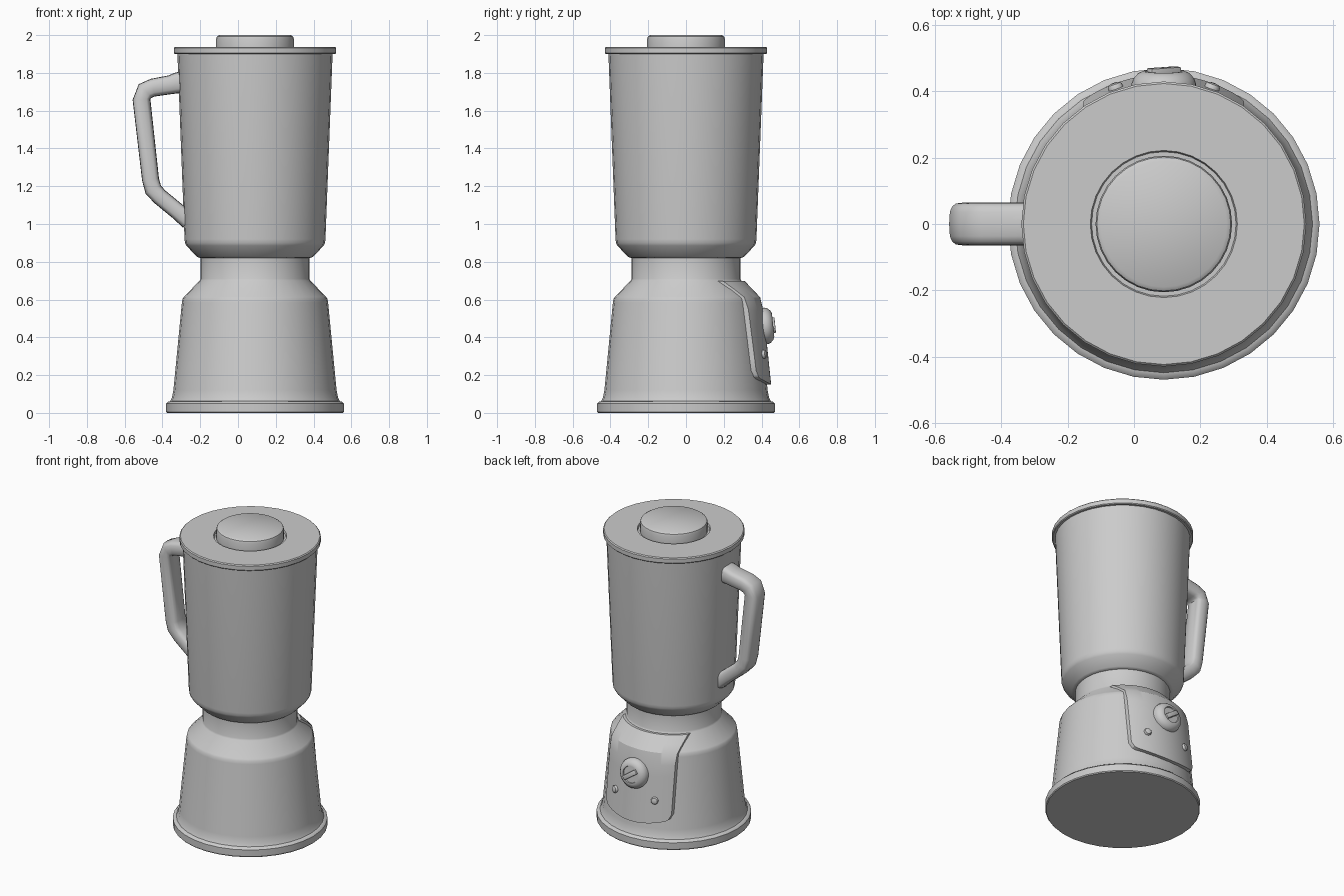
import bpy, bmesh, math
from mathutils import Vector, Matrix

if "Cube" in bpy.data.objects:
    bpy.data.objects.remove(bpy.data.objects["Cube"])

CX = 0.09  # x of the blender's vertical axis
BODY = [(0.10, 0.437), (0.60, 0.385), (0.70, 0.29)]


def finish(bm, name, angle=35):
    bmesh.ops.recalc_face_normals(bm, faces=bm.faces[:])
    me = bpy.data.meshes.new(name)
    bm.to_mesh(me)
    bm.free()
    ob = bpy.data.objects.new(name, me)
    bpy.context.collection.objects.link(ob)
    bpy.ops.object.select_all(action='DESELECT')
    ob.select_set(True)
    bpy.context.view_layer.objects.active = ob
    bpy.ops.object.shade_smooth_by_angle(angle=math.radians(angle))
    return ob


def loft(bm, rings):
    rows = [[bm.verts.new(p) for p in r] for r in rings]
    n = len(rows[0])
    for a, b in zip(rows, rows[1:]):
        for i in range(n):
            j = (i + 1) % n
            bm.faces.new((a[i], a[j], b[j], b[i]))
    bm.faces.new(rows[0])
    bm.faces.new(rows[-1])


def lathe(name, profile, seg=32, matrix=None):
    """Solid of revolution from (radius, height) pairs."""
    bm = bmesh.new()
    matrix = matrix or Matrix.Translation((CX, 0, 0))
    loft(bm, [[matrix @ Vector((r * math.cos(t), r * math.sin(t), z))
               for t in (2 * math.pi * i / seg for i in range(seg))]
              for r, z in profile])
    return finish(bm, name)


def body_radius(z):
    for (z0, r0), (z1, r1) in zip(BODY, BODY[1:]):
        if z <= z1:
            break
    return r0 + (r1 - r0) * (z - z0) / (z1 - z0)


# Motor base with neck
lathe("motor_base", [(0.465, 0), (0.47, 0.006), (0.47, 0.05), (0.46, 0.06),
                     (0.449, 0.062), (0.44, 0.08), (0.432, 0.12),
                     (0.387, 0.585), (0.383, 0.605), (0.376, 0.615),
                     (0.293, 0.70), (0.288, 0.71), (0.288, 0.83)])

# Jar
lathe("jar", [(0.28, 0.82), (0.30, 0.822), (0.309, 0.828), (0.363, 0.885),
              (0.371, 0.90), (0.373, 0.92), (0.411, 1.905)])

# Lid with a shallow groove around the cap
lathe("lid", [(0.425, 1.90), (0.43, 1.905), (0.43, 1.932), (0.424, 1.938),
              (0.222, 1.938), (0.218, 1.925), (0.15, 1.925)])
lathe("lid_cap", [(0.206, 1.92), (0.206, 1.98), (0.202, 1.992),
                  (0.19, 2.0)])

# Handle: rounded section swept along a bent path (x, z, half thickness)
path = [(-0.27, 1.755, 0.06), (-0.325, 1.746, 0.055), (-0.36, 1.737, 0.05),
        (-0.45, 1.722, 0.048), (-0.49, 1.705, 0.05), (-0.511, 1.66, 0.047),
        (-0.463, 1.235, 0.045), (-0.449, 1.183, 0.046),
        (-0.415, 1.145, 0.044), (-0.32, 1.067, 0.044), (-0.26, 1.02, 0.05)]
rings = []
for i, (x, z, h) in enumerate(path):
    a, b = path[max(i - 1, 0)], path[min(i + 1, len(path) - 1)]
    d = Vector((b[0] - a[0], 0, b[1] - a[1])).normalized()
    n = Vector((-d.z, 0, d.x))
    ring = []
    for k in range(16):
        t = 2 * math.pi * k / 16
        c, s = math.cos(t), math.sin(t)
        u = math.copysign(abs(c) ** 0.6, c) * h
        w = math.copysign(abs(s) ** 0.6, s) * 0.065
        ring.append(Vector((x, 0, z)) + n * u + Vector((0, w, 0)))
    rings.append(ring)
bm = bmesh.new()
loft(bm, rings)
finish(bm, "handle", 50)

# Control panel wrapped around the back of the base
HW, CORNER = 0.242, 0.035
xs = [-HW + 2 * HW * i / 32 for i in range(33)]
bm = bmesh.new()
layers = []
for offset in (0.019, -0.02):
    grid = []
    for x in xs:
        low = 0.15 + 0.04 * (x / HW) ** 2
        e = max(0, abs(x) - (HW - CORNER))
        low += CORNER - math.sqrt(max(0, CORNER ** 2 - e ** 2))
        zs = [low + (0.612 - low) * k / 6 for k in range(7)] + [0.655, 0.698]
        grid.append([bm.verts.new((CX + x, math.sqrt(
            (body_radius(z) + offset) ** 2 - x * x), z)) for z in zs])
    layers.append(grid)
    for a, b in zip(grid, grid[1:]):
        for k in range(8):
            bm.faces.new((a[k], b[k], b[k + 1], a[k + 1]))
outer, inner = layers
rim = [(i, 0) for i in range(33)] + [(32, k) for k in range(1, 9)]
rim += [(i, 8) for i in range(31, -1, -1)] + [(0, k) for k in range(7, 0, -1)]
for (i, k), (j, m) in zip(rim, rim[1:] + rim[:1]):
    bm.faces.new((outer[i][k], outer[j][m], inner[j][m], inner[i][k]))
finish(bm, "control_panel", 30)


def on_panel(x, z):
    """Frame on the panel surface with local z pointing outward."""
    r = body_radius(z) + 0.019
    y = math.sqrt(r * r - x * x)
    normal = Vector((x / r, y / r, 0.1))
    return (Matrix.Translation((CX + x, y, z))
            @ normal.to_track_quat('Z', 'Y').to_matrix().to_4x4())


# Speed dial with a slanted grip
dial = on_panel(0, 0.46)
lathe("dial", [(0.097, -0.02), (0.097, 0.006), (0.091, 0.022),
               (0.078, 0.036), (0.062, 0.043), (0.055, 0.043),
               (0.053, 0.036)], 32, dial)
bm = bmesh.new()
bmesh.ops.create_cube(bm, size=1)
bmesh.ops.scale(bm, vec=(0.108, 0.03, 0.04), verts=bm.verts[:])
bmesh.ops.bevel(bm, geom=bm.edges[:], offset=0.004, segments=2,
                affect='EDGES', profile=0.5)
bm.transform(dial @ Matrix.Translation((0, 0, 0.034))
             @ Matrix.Rotation(math.radians(35), 4, 'Z'))
finish(bm, "dial_grip")

# Push buttons
for side, label in ((-1, "left"), (1, "right")):
    lathe("button_" + label, [(0.023, -0.01), (0.023, 0.008), (0.019, 0.014),
                              (0.01, 0.017)], 16, on_panel(side * 0.145, 0.31))
